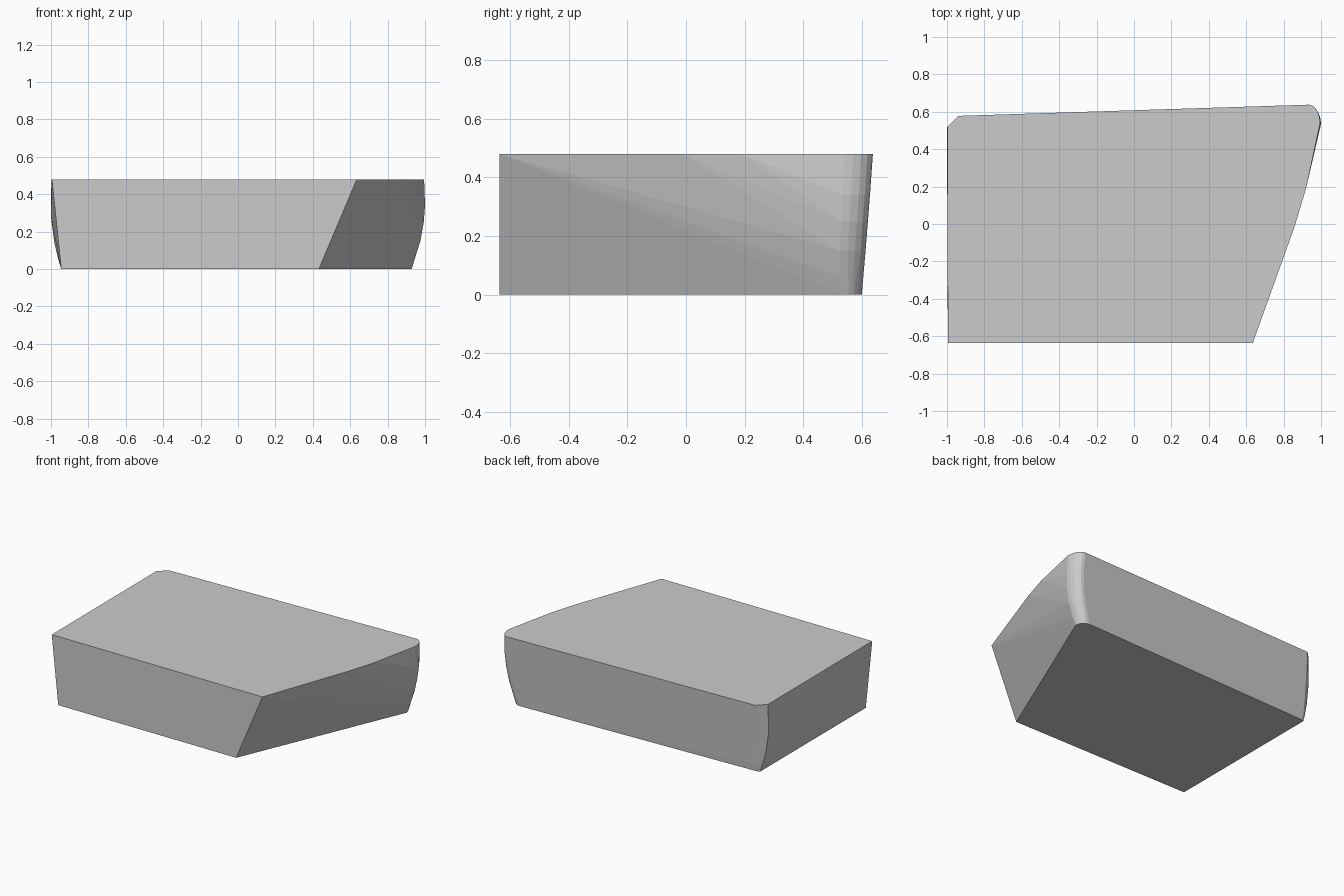
import bpy, bmesh, math

if "Cube" in bpy.data.objects:
    bpy.data.objects.remove(bpy.data.objects["Cube"])

# Flat top outline: straight front, flared right side, rounded back corners
TOP = [(-0.995, -0.637), (0.635, -0.637), (0.86, -0.01), (0.92, 0.19), (0.995, 0.54)]
# Flat bottom outline, tucked inwards
BOTTOM = [(-0.945, -0.637), (0.432, -0.637)]
# Back right corner: height, right x, y at the right, back y
RIGHT = [(0.48, 0.995, 0.54, 0.638), (0.34, 1.0, 0.535, 0.628), (0.25, 0.993, 0.53, 0.621),
         (0.15, 0.975, 0.525, 0.613), (0.06, 0.947, 0.525, 0.605), (0.0, 0.928, 0.535, 0.6)]
# Back left corner: height, left x, y at the left, chamfer x, back y
LEFT = [(0.48, -0.998, 0.52, -0.94, 0.578), (0.28, -1.0, 0.515, -0.94, 0.561),
        (0.14, -0.982, 0.52, -0.94, 0.55), (0.05, -0.96, 0.527, -0.936, 0.543),
        (0.0, -0.945, 0.53, -0.93, 0.538)]

pts = [(x, y, 0.48) for x, y in TOP] + [(x, y, 0.0) for x, y in BOTTOM]
for z, x, y0, y1 in RIGHT:
    rx = 0.06
    for i in range(6):
        a = math.radians(18 * i)
        pts.append((x - rx + rx * math.cos(a), y0 + (y1 - y0) * math.sin(a), z))
for z, x, y0, xc, y1 in LEFT:
    pts += [(x, y0, z), (xc, y1, z)]

# Convex block wrapped around the outlines
bm = bmesh.new()
for p in pts:
    bm.verts.new(p)
res = bmesh.ops.convex_hull(bm, input=bm.verts[:])
loose = [v for v in bm.verts if not v.link_faces]
bmesh.ops.delete(bm, geom=loose, context='VERTS')
bmesh.ops.dissolve_limit(bm, angle_limit=math.radians(0.5), verts=bm.verts[:], edges=bm.edges[:])
bmesh.ops.recalc_face_normals(bm, faces=bm.faces[:])
mesh = bpy.data.meshes.new("tapered_block")
bm.to_mesh(mesh)
bm.free()
block = bpy.data.objects.new("tapered_block", mesh)
bpy.context.collection.objects.link(block)
